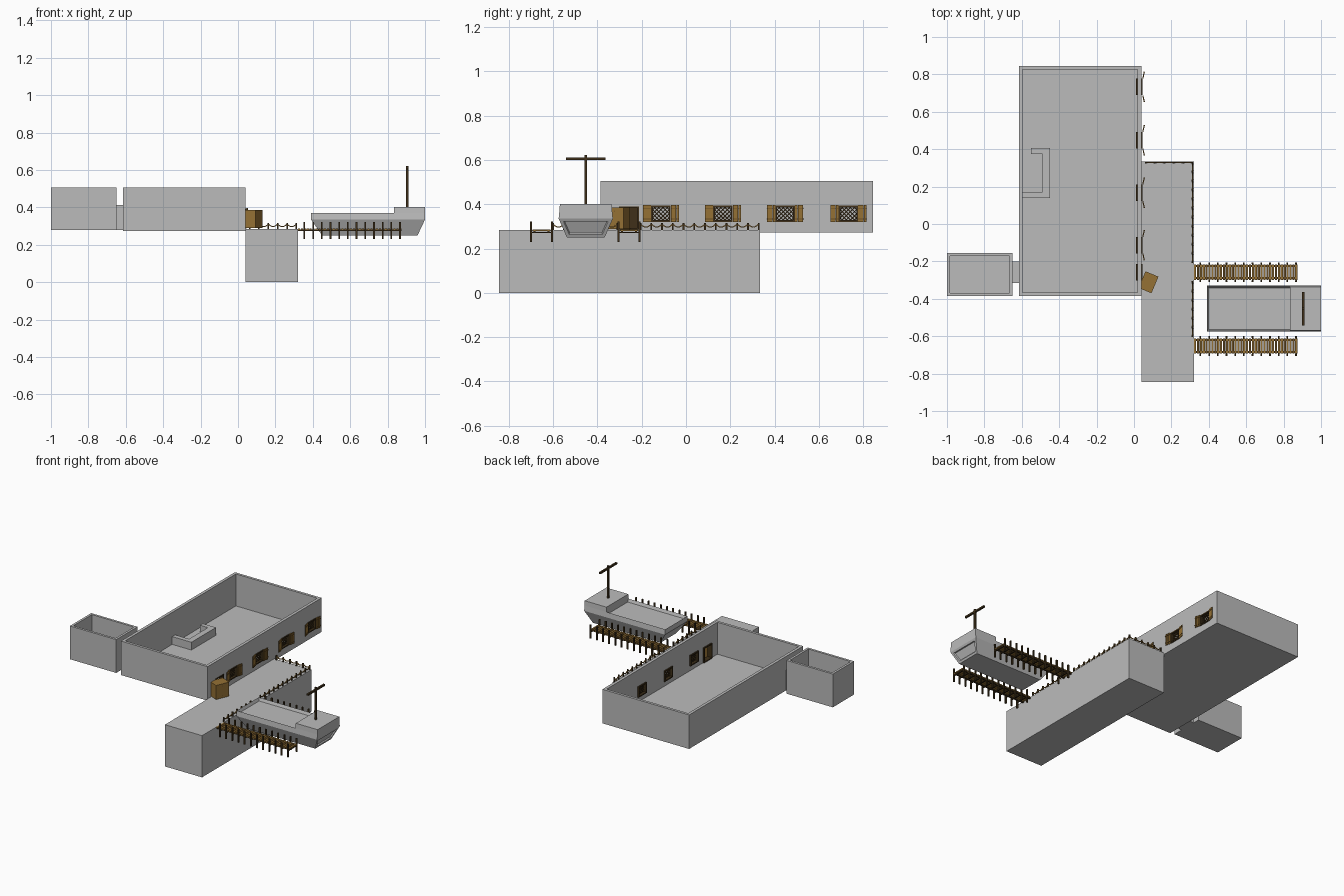
import bpy, bmesh, math
from mathutils import Vector, Matrix

if "Cube" in bpy.data.objects:
    bpy.data.objects.remove(bpy.data.objects["Cube"])


def material(name, rgb):
    m = bpy.data.materials.new(name)
    m.diffuse_color = (*rgb, 1)
    m.use_nodes = True
    m.node_tree.nodes["Principled BSDF"].inputs["Base Color"].default_value = m.diffuse_color
    return m


GREY = material("stone_grey", (0.5, 0.5, 0.5))
GOLD = material("golden_wood", (0.30, 0.165, 0.035))
BROWN = material("mid_brown_wood", (0.15, 0.08, 0.02))
DARK = material("dark_wood", (0.05, 0.03, 0.01))


def box(bm, lo, hi):
    lo, hi = Vector(lo), Vector(hi)
    d = hi - lo
    m = Matrix.Translation((lo + hi) / 2) @ Matrix.Diagonal((d.x, d.y, d.z, 1))
    bmesh.ops.create_cube(bm, size=1, matrix=m)


def bar(bm, p, q, w, h=None):
    """Rectangular bar running from p to q."""
    p, q = Vector(p), Vector(q)
    rot = (q - p).to_track_quat('Z', 'Y').to_matrix().to_4x4()
    m = Matrix.Translation((p + q) / 2) @ rot @ Matrix.Diagonal((w, h or w, (q - p).length, 1))
    bmesh.ops.create_cube(bm, size=1, matrix=m)


def finish(name, bm, mat):
    bmesh.ops.recalc_face_normals(bm, faces=bm.faces[:])
    me = bpy.data.meshes.new(name)
    bm.to_mesh(me)
    bm.free()
    ob = bpy.data.objects.new(name, me)
    bpy.context.collection.objects.link(ob)
    me.materials.append(mat)
    return ob


def boxes(name, mat, items):
    bm = bmesh.new()
    for lo, hi in items:
        box(bm, lo, hi)
    return finish(name, bm, mat)


def cut(ob, items):
    cutter = boxes("cutter", GREY, items)
    cutter.hide_render = True
    mod = ob.modifiers.new("cut", 'BOOLEAN')
    mod.operation, mod.solver, mod.object = 'DIFFERENCE', 'EXACT', cutter
    bpy.context.view_layer.objects.active = ob
    bpy.ops.object.modifier_apply(modifier=mod.name)
    bpy.data.objects.remove(cutter)


# Quay block
boxes("quay", GREY, [((0.04, -0.845, 0), (0.32, 0.335, 0.285))])

# Main hall: open-topped shell with door, windows and back doorway
WIN = [-0.113, 0.167, 0.448, 0.733]
hall = boxes("hall", GREY, [((-0.615, -0.385, 0.273), (0.04, 0.845, 0.505))])
cut(hall, [((-0.595, -0.367, 0.287), (0.02, 0.827, 0.6))])
cut(hall, [((0.0, y - 0.042, 0.323), (0.06, y + 0.042, 0.392)) for y in WIN]
    + [((0.0, -0.30, 0.289), (0.06, -0.215, 0.386)),
       ((-0.63, -0.30, 0.289), (-0.58, -0.215, 0.39))])

# Back room and the short passage joining it
room = boxes("back_room", GREY, [((-1.0, -0.385, 0.278), (-0.65, -0.155, 0.505))])
cut(room, [((-0.984, -0.369, 0.289), (-0.666, -0.171, 0.6))])
cut(room, [((-0.68, -0.30, 0.290), (-0.64, -0.215, 0.39))])
passage = boxes("passage", GREY, [((-0.65, -0.315, 0.278), (-0.615, -0.2, 0.412))])
cut(passage, [((-0.67, -0.30, 0.289), (-0.59, -0.215, 0.39))])
boxes("passage_door", DARK, [((-0.618, -0.30, 0.288), (-0.610, -0.215, 0.39))])

# Serving counter, three legs
boxes("counter", GREY, [((-0.49, 0.14, 0.286), (-0.45, 0.405, 0.34)),
                        ((-0.55, 0.375, 0.286), (-0.49, 0.405, 0.34)),
                        ((-0.595, 0.14, 0.286), (-0.49, 0.172, 0.34))])


def frame(name, y0, y1, z0, z1, t):
    a, b = 0.012, 0.045
    boxes(name, DARK, [((a, y0, z0), (b, y0 + t, z1)), ((a, y1 - t, z0), (b, y1, z1)),
                       ((a, y0 + t, z1 - t), (b, y1 - t, z1)), ((a, y0 + t, z0), (b, y1 - t, z0 + t))])


# Windows: frame, diagonal lattice, pair of open shutters
for i, yc in enumerate(WIN):
    frame(f"window_frame_{i}", yc - 0.044, yc + 0.044, 0.320, 0.394, 0.008)
    bm = bmesh.new()
    hw, hh, zc = 0.038, 0.031, 0.357
    for s in (1, -1):
        for k in range(-3, 4):
            c = k * 0.0185
            lo, hi = max(-hw, -hh - c), min(hw, hh - c)     # line z = y + c
            if hi - lo > 0.005:
                bar(bm, (0.030, yc + s * lo, zc + lo + c), (0.030, yc + s * hi, zc + hi + c), 0.0045)
    finish(f"window_lattice_{i}", bm, DARK)
    for s, side in ((-1, "left"), (1, "right")):
        planks, battens = bmesh.new(), bmesh.new()
        for k in range(3):
            y, x = yc + s * (0.0505 + k * 0.0125), 0.0445 + k * 0.003
            box(planks, (x, y - 0.0058, 0.319), (x + 0.004, y + 0.0058, 0.396))
        for z in (0.333, 0.382):
            bar(battens, (0.048, yc + s * 0.045, z), (0.0565, yc + s * 0.081, z), 0.004, 0.004)
        finish(f"shutter_{side}_{i}", planks, GOLD)
        finish(f"shutter_battens_{side}_{i}", battens, BROWN)

# Front door: frame and leaf standing open
frame("door_frame", -0.302, -0.213, 0.286, 0.390, 0.007)
bm = bmesh.new()
bar(bm, (0.043, -0.297, 0.337), (0.112, -0.326, 0.337), 0.096, 0.005)
leaf = finish("door_leaf", bm, GOLD)
me = leaf.data
if max(v.co.z for v in me.vertices) < 0.36:      # keep the tall side upright
    for v in me.vertices:
        v.co.z = 0.289 if v.co.z < 0.337 else 0.385
bm = bmesh.new()
for z in (0.305, 0.369):
    bar(bm, (0.044, -0.297, z), (0.112, -0.326, z), 0.008, 0.008)
finish("door_battens", bm, BROWN)


# Rope railing along the quay edges
def railing(name, a, b, n):
    a, b = Vector(a), Vector(b)
    posts, rope = bmesh.new(), bmesh.new()
    pts = []
    for i in range(n + 1):
        p = a.lerp(b, i / n)
        box(posts, p - Vector((0.004, 0.004, 0)), p + Vector((0.004, 0.004, 0.031)))
    for i in range(n * 6 + 1):
        u = (i % 6) / 6
        pts.append(a.lerp(b, i / (n * 6)) + Vector((0, 0, 0.026 - 0.056 * u * (1 - u))))
    for p, q in zip(pts, pts[1:]):
        bar(rope, p, q, 0.005)
    finish(name + "_posts", posts, DARK)
    finish(name + "_rope", rope, GOLD)


Z = 0.285
railing("north_rail", (0.062, 0.328, Z), (0.312, 0.328, Z), 5)
railing("east_rail", (0.312, 0.328, Z), (0.312, -0.205, Z), 11)
railing("middle_rail", (0.312, -0.31, Z), (0.312, -0.60, Z), 6)

# Two wooden piers
for yc, nm in ((-0.2575, "north"), (-0.6525, "south")):
    piles, light, brown, beams = (bmesh.new() for _ in range(4))
    for i in range(12):
        x = 0.355 + i * 0.0465
        for s in (-1, 1):
            y = yc + s * 0.048
            box(piles, (x - 0.0045, y - 0.0045, 0.23), (x + 0.0045, y + 0.0045, 0.322))
        box(beams, (x - 0.004, yc - 0.044, 0.270), (x + 0.004, yc + 0.044, 0.276))
    for i in range(36):
        x = 0.321 + i * 0.01545
        bm = brown if i % 3 == 1 else light
        box(bm, (x, yc - 0.041, 0.280), (x + 0.0115, yc + 0.041, 0.287))
    for s in (-1, 1):
        y = yc + s * 0.032
        box(beams, (0.32, y - 0.005, 0.274), (0.873, y + 0.005, 0.2805))
    finish(nm + "_pier_posts", piles, DARK)
    finish(nm + "_pier_light_planks", light, GOLD)
    finish(nm + "_pier_brown_planks", brown, BROWN)
    finish(nm + "_pier_beams", beams, DARK)

# Boat hull: stacked rectangular rings, sunken deck and recessed transom panel
YC = -0.4525


def rings(bm, levels):
    loops = [[bm.verts.new((x, YC + y, z)) for x, y in ((x0, -w), (x1, -w), (x1, w), (x0, w))]
             for z, x0, x1, w in levels]
    for a, b in zip(loops, loops[1:]):
        for i in range(4):
            j = (i + 1) % 4
            bm.faces.new((a[i], a[j], b[j], b[i]))
    bm.faces.new(loops[0][::-1])
    return bm.faces.new(loops[-1])


bm = bmesh.new()
deck = rings(bm, [(0.25, 0.45, 0.96, 0.085), (0.335, 0.39, 1.0, 0.1225), (0.37, 0.39, 1.0, 0.119)])
bm.normal_update()
transom = next(f for f in bm.faces if f.normal.x > 0.7 and f.normal.z < -0.1)
bmesh.ops.inset_individual(bm, faces=[deck], thickness=0.008, use_even_offset=True)
bmesh.ops.translate(bm, verts=deck.verts[:], vec=(0, 0, -0.02))
bmesh.ops.inset_individual(bm, faces=[transom], thickness=0.015, use_even_offset=True)
bmesh.ops.inset_individual(bm, faces=[transom], thickness=0.004, depth=-0.008, use_even_offset=True)
finish("boat_hull", bm, GREY)

# Raised stern deck
bm = bmesh.new()
rings(bm, [(0.350, 0.835, 1.0, 0.1195), (0.37, 0.835, 1.0, 0.119), (0.402, 0.835, 1.0, 0.117)])
finish("boat_stern_deck", bm, GREY)

# Mast and yard
boxes("mast", DARK, [((0.899, YC - 0.006, 0.40), (0.911, YC + 0.006, 0.622))])
boxes("yard", DARK, [((0.899, YC - 0.09, 0.599), (0.911, YC + 0.09, 0.611))])
